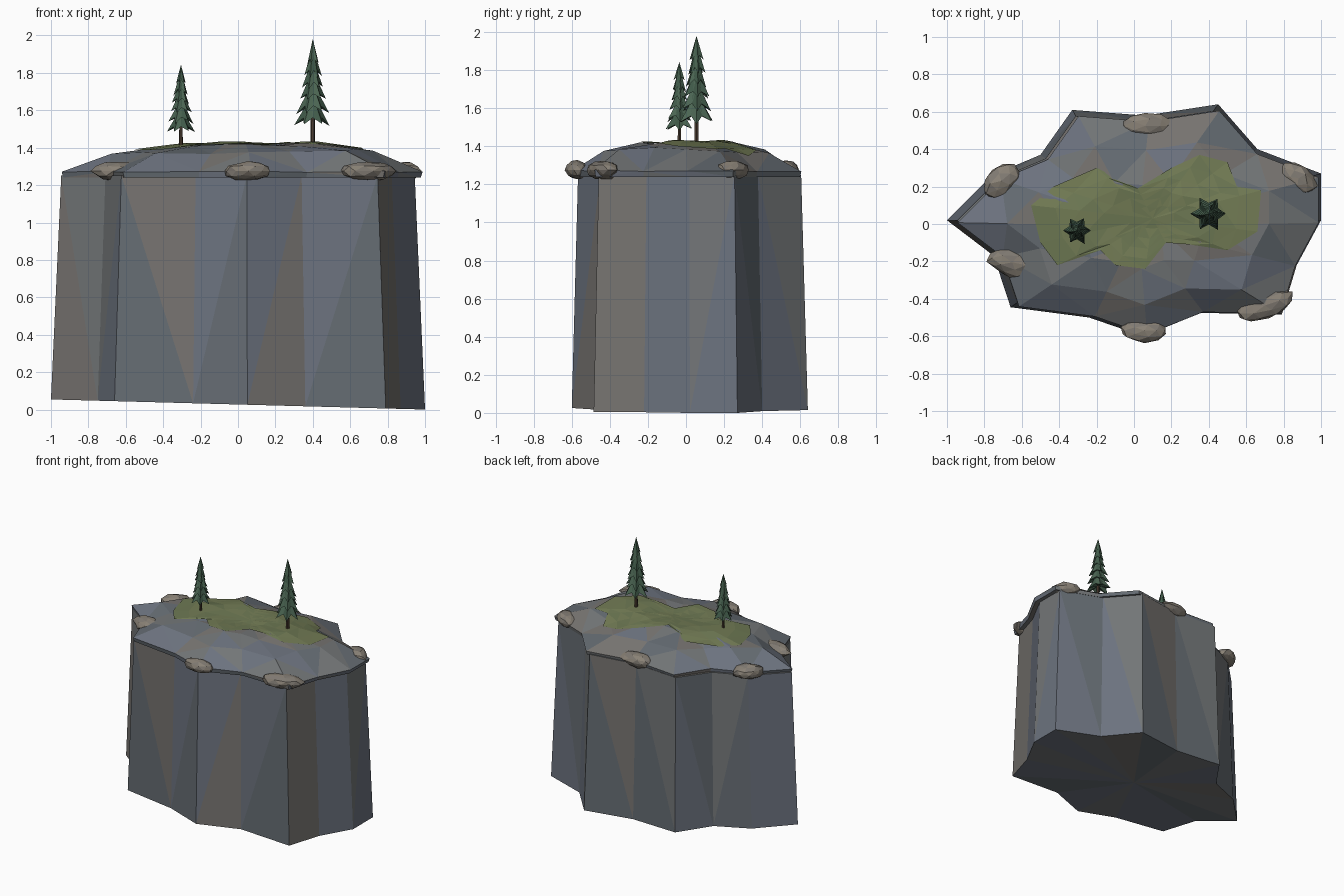
import bpy, bmesh, math, random
from mathutils import Vector
from mathutils.bvhtree import BVHTree

if "Cube" in bpy.data.objects:
    bpy.data.objects.remove(bpy.data.objects["Cube"])

random.seed(7)


def mat(name, r, g, b):
    m = bpy.data.materials.new(name)
    m.diffuse_color = (r, g, b, 1)
    m.use_nodes = True
    m.node_tree.nodes["Principled BSDF"].inputs["Base Color"].default_value = m.diffuse_color
    return m


ROCK = [mat("rock_blue", .15, .17, .21), mat("rock_grey", .17, .18, .185),
        mat("rock_warm", .18, .17, .16), mat("rock_slate", .13, .15, .17)]
STONE = [mat("stone_a", .25, .22, .18), mat("stone_b", .21, .19, .165)]
GRASS = [mat("grass_a", .17, .20, .09), mat("grass_b", .15, .185, .085)]
GREEN = [mat("needles_a", .05, .10, .065), mat("needles_b", .07, .13, .085)]
BARK = [mat("bark", .07, .045, .03)]


def finish(bm, name, mats):
    """Triangulate, vary the facet colours and link the object."""
    bmesh.ops.recalc_face_normals(bm, faces=bm.faces)
    bmesh.ops.triangulate(bm, faces=bm.faces)
    for f in bm.faces:
        f.material_index = random.randrange(len(mats))
        f.smooth = False
    me = bpy.data.meshes.new(name)
    bm.to_mesh(me)
    bm.free()
    for m in mats:
        me.materials.append(m)
    ob = bpy.data.objects.new(name, me)
    bpy.context.collection.objects.link(ob)
    return ob


def loft(bm, rings, bottom=None, tip=None):
    """Skin rings of points; optionally fan to a centre at either end."""
    vs = [[bm.verts.new(p) for p in r] for r in rings]
    n = len(rings[0])
    for a, b in zip(vs, vs[1:]):
        for i in range(n):
            j = (i + 1) % n
            bm.faces.new((a[i], a[j], b[j], b[i]))
    for ring, c in ((vs[0], bottom), (vs[-1], tip)):
        if c is not None:
            v = bm.verts.new(c)
            for i in range(n):
                bm.faces.new((ring[i], ring[(i + 1) % n], v))


# cliff plan, counter-clockwise from the left point
PLAN = [(-1, .02), (-.75, -.17), (-.66, -.445), (-.24, -.5), (.05, -.6),
        (.36, -.475), (.79, -.485), (.87, -.22), (1, .02), (1, .27),
        (.66, .4), (.45, .64), (.06, .58), (-.33, .61), (-.5, .37), (-.76, .26)]

# cliff walls, slightly tapered, on a tilted base
bm = bmesh.new()
loft(bm, [[(x, y, .027 - .027 * x) for x, y in PLAN],
          [(x * .945, y * .945, 1.25) for x, y in PLAN]],
     bottom=(0, 0, .027), tip=(0, 0, 1.25))
finish(bm, "cliff_walls", ROCK)

# domed cap with a small lip
rings = []
for s, z, jz in ((.955, 1.24, 0), (.965, 1.27, .006), (.7, 1.378, .016), (.38, 1.418, .012)):
    rings.append([(x * s + .022, y * s - .012, z + random.uniform(-jz, jz)) for x, y in PLAN])
bm = bmesh.new()
loft(bm, rings, bottom=(.02, 0, 1.24), tip=(.15, -.03, 1.405))
bmesh.ops.triangulate(bm, faces=bm.faces)
bm.normal_update()
tree = BVHTree.FromBMesh(bm)
finish(bm, "cliff_top", ROCK)


def ground(x, y):
    return tree.ray_cast(Vector((x, y, 3)), Vector((0, 0, -1)))[0].z


# grass patch draped over the cap
LAWN = [(-.55, .1), (-.5, -.1), (-.41, -.22), (-.18, -.14), (-.1, -.22), (.06, -.24),
        (.17, -.1), (.3, -.11), (.5, -.14), (.66, -.04), (.68, .18), (.55, .2),
        (.5, .33), (.35, .37), (.2, .3), (.02, .19), (-.2, .3), (-.43, .2)]
cx, cy = .1, .03
bm = bmesh.new()
loft(bm, [[(cx + (x - cx) * s, cy + (y - cy) * s,
            ground(cx + (x - cx) * s, cy + (y - cy) * s) + .008) for x, y in LAWN]
          for s in (1, .8, .6, .4, .2)], tip=(cx, cy, ground(cx, cy) + .008))
grass = finish(bm, "grass_patch", GRASS)
if sum(p.normal.z for p in grass.data.polygons) < 0:
    grass.data.flip_normals()

# boulders along the rim: x, y, length, width, turn
for k, (x, y, lx, ly, a) in enumerate([
        (-.71, .23, .25, .17, 40), (.06, .525, .29, .15, 0), (.88, .245, .22, .15, -35),
        (-.65, -.205, .28, .16, -12), (.055, -.57, .26, .13, 0), (.7, -.435, .34, .15, 18)]):
    bm = bmesh.new()
    bmesh.ops.create_icosphere(bm, subdivisions=2, radius=1)
    ca, sa = math.cos(math.radians(a)), math.sin(math.radians(a))
    for v in bm.verts:
        p = v.co * random.uniform(.86, 1.04)
        p.x, p.y = p.x * lx / 2, p.y * ly / 2
        v.co = (x + p.x * ca - p.y * sa, y + p.x * sa + p.y * ca, 1.275 + p.z * .055)
    finish(bm, f"boulder_{k + 1}", STONE)


# conifers: trunk and overlapping star-shaped branch tiers
def conifer(name, x, y, low, top, rad, n):
    base = ground(x, y) - .01
    bm = bmesh.new()
    circ = [(math.cos(i * math.tau / 6), math.sin(i * math.tau / 6)) for i in range(6)]
    loft(bm, [[(x + c * rad * r, y + s * rad * r, z) for c, s in circ]
              for r, z in ((.13, base), (.07, top - .1))],
         bottom=(x, y, base), tip=(x, y, top - .1))
    finish(bm, name + "_trunk", BARK)
    h = top - low
    bm = bmesh.new()
    tiers = 6
    for t in range(tiers):
        r = rad * (1 - .125 * t)
        z0 = low + h * .14 * t
        z1 = min(z0 + h * .30, top)
        turn = t * 1.1
        star, neck = [], []
        for i in range(2 * n):
            ang = turn + i * math.pi / n
            tip = i % 2 == 0
            rr = r * (random.uniform(.85, 1.05) if tip else .58)
            dz = random.uniform(-.01, .012) if tip else .035 * h / .46
            star.append((x + rr * math.cos(ang), y + rr * math.sin(ang), z0 + dz))
            nr = r * (.22 if t < tiers - 1 else .08)
            neck.append((x + nr * math.cos(ang), y + nr * math.sin(ang), z1 - .01))
        loft(bm, [star, neck], bottom=(x, y, z0 + h * .1), tip=(x, y, z1))
    finish(bm, name + "_foliage", GREEN)


conifer("tall_conifer", .4, .055, 1.525, 1.98, .1, 6)
conifer("short_conifer", -.305, -.035, 1.485, 1.845, .08, 6)
